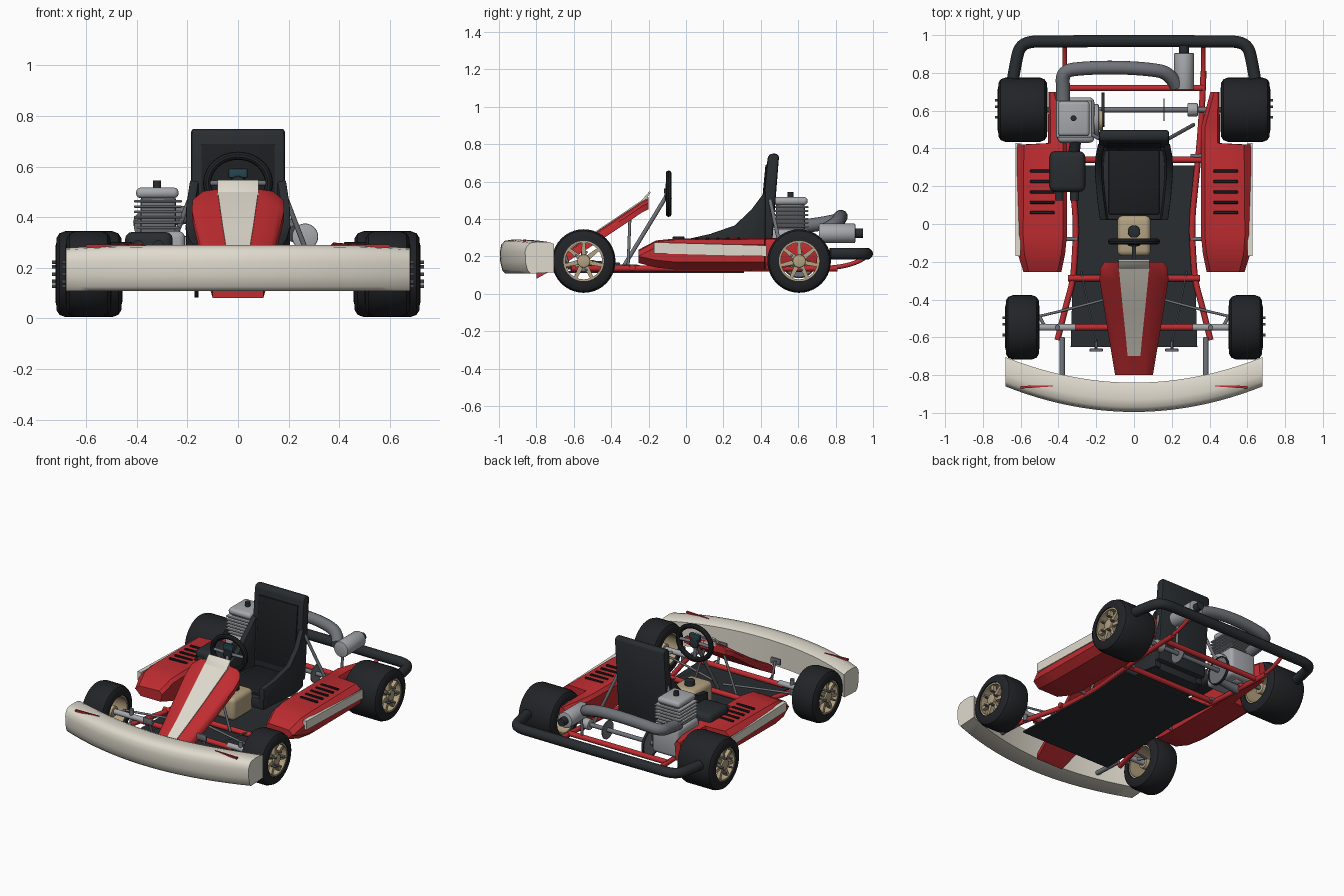
import bpy, bmesh, math
from mathutils import Vector as V

if "Cube" in bpy.data.objects:
    bpy.data.objects.remove(bpy.data.objects["Cube"])

COL = dict(red=(.52, .025, .03), cream=(.74, .70, .61), black=(.022, .026, .03), slot=(.012, .013, .015),
           tan=(.45, .36, .22), steel=(.16, .17, .19), grey=(.38, .39, .41), rubber=(.016, .017, .02),
           teal=(.02, .06, .08))
MATS = {}
for k, c in COL.items():
    MATS[k] = bpy.data.materials.new(k)
    MATS[k].diffuse_color = (*c, 1)


def finish(name, bm, col, bev=0, seg=2, ang=35):
    bmesh.ops.recalc_face_normals(bm, faces=bm.faces)
    if bev:
        es = [e for e in bm.edges if len(e.link_faces) == 2 and e.calc_face_angle() > .5]
        bmesh.ops.bevel(bm, geom=es, offset=bev, segments=seg, affect='EDGES', profile=.5)
    me = bpy.data.meshes.new(name)
    bm.to_mesh(me)
    bm.free()
    me.polygons.foreach_set("use_smooth", [True] * len(me.polygons))
    me.set_sharp_from_angle(angle=math.radians(ang))
    me.materials.append(MATS[col])
    ob = bpy.data.objects.new(name, me)
    bpy.context.collection.objects.link(ob)
    return ob


def loft(name, rings, col, closed=False, **kw):
    bm = bmesh.new()
    vs = [[bm.verts.new(p) for p in r] for r in rings]
    n, m = len(vs), len(vs[0])
    for i in range(n if closed else n - 1):
        a, b = vs[i], vs[(i + 1) % n]
        for j in range(m):
            bm.faces.new((a[j], a[(j + 1) % m], b[(j + 1) % m], b[j]))
    if not closed:
        bm.faces.new(vs[0])
        bm.faces.new(vs[-1])
    return finish(name, bm, col, **kw)


def box(name, lo, hi, col, bev=.008, seg=2):
    r = [[(lo[0], lo[1], z), (hi[0], lo[1], z), (hi[0], hi[1], z), (lo[0], hi[1], z)] for z in (lo[2], hi[2])]
    return loft(name, r, col, bev=bev, seg=seg)


def rod(name, p, q, r, col, n=16, bev=0):
    p, q = V(p), V(q)
    rot = V((0, 0, 1)).rotation_difference(q - p)
    circ = [rot @ V((r * math.cos(2 * math.pi * i / n), r * math.sin(2 * math.pi * i / n), 0)) for i in range(n)]
    return loft(name, [[p + c for c in circ], [q + c for c in circ]], col, bev=bev)


def tube(name, pts, r, col):
    cu = bpy.data.curves.new(name, 'CURVE')
    cu.dimensions, cu.bevel_depth, cu.bevel_resolution, cu.use_fill_caps = '3D', r, 4, True
    s = cu.splines.new('NURBS')
    s.points.add(len(pts) - 1)
    for a, p in zip(s.points, pts):
        a.co = (*p, 1)
    s.order_u, s.use_endpoint_u, s.resolution_u = 3, True, 8
    tmp = bpy.data.objects.new(name + "_path", cu)
    bpy.context.collection.objects.link(tmp)
    dg = bpy.context.evaluated_depsgraph_get()
    bm = bmesh.new()
    me = bpy.data.meshes.new_from_object(tmp.evaluated_get(dg))
    bm.from_mesh(me)
    bpy.data.objects.remove(tmp)
    bpy.data.meshes.remove(me)
    return finish(name, bm, col)


def spin(name, prof, y, z, col, n=40):
    rings = []
    for i in range(n):
        a = 2 * math.pi * i / n
        rings.append([(x, y + r * math.cos(a), z + r * math.sin(a)) for x, r in prof])
    return loft(name, rings, col, closed=True)


def plate(name, yz, x0, x1, col, bev=0):
    return loft(name, [[(x, y, z) for y, z in yz] for x in (x0, x1)], col, bev=bev)


# wheels: tyre, rim barrel, spokes, hub, bolts
def wheel(name, s, x0, x1, y):
    z, R = .175, .171
    half = [(0, .108), (.004, .125), (.004, .142), (.016, .161), (.04, .170)]
    prof = [(s * (x0 + d), r) for d, r in half] + [(s * (x1 - d), r) for d, r in reversed(half)]
    spin(name + "_tyre", prof, y, z, 'rubber')
    spin(name + "_rim", [(s * (x0 + .01), .098), (s * (x0 + .01), .109), (s * (x1 - .008), .109),
                         (s * (x1 - .008), .098)], y, z, 'tan')
    xm = x1 - .03
    rod(name + "_hub", (s * (x0 + .03), y, z), (s * (x1 - .005), y, z), .035, 'tan', 20, .004)
    for i in range(7):
        a = 2 * math.pi * i / 7 + math.pi / 2
        c, d = math.cos(a), math.sin(a)
        pr = [(.03, .013), (.102, .009), (.102, -.009), (.03, -.013)]
        plate(name + "_spoke", [(y + u * c - v * d, z + u * d + v * c) for u, v in pr],
              s * (xm - .012), s * (xm + .014), 'tan')
    for i in range(5):
        a = 2 * math.pi * i / 5
        b = (y + .05 * math.cos(a), z + .05 * math.sin(a))
        rod(name + "_bolt", (s * (xm - .01), *b), (s * (x1 + .013), *b), .007, 'steel', 8)


for s in (1, -1):
    wheel("rear_wheel", s, .457, .722, .605)
    wheel("front_wheel", s, .50, .682, -.547)

# front bumper
rings = []
for i in range(25):
    x = -.68 + 1.36 * i / 24
    t = abs(x) / .68
    o, e = .135 * t * t, .012 * t ** 4
    rings.append([(x, y + o, z) for y, z in ((-.84, .115), (-.84, .278 - e), (-.865, .288 - e), (-.93, .29 - e),
                  (-.97, .283 - e), (-.988, .262 - e), (-.995, .225), (-.993, .17), (-.982, .125), (-.965, .108))])
loft("front_bumper", rings, 'cream', bev=0, ang=50)
for s in (1, -1):
    loft("bumper_stripe", [[(s * x, y - w, .28), (s * x, y + w, .28), (s * x, y + w, .291), (s * x, y - w, .291)]
                           for x, y, w in ((.43, -.857, .003), (.60, -.842 - .022, .007))], 'red')
    rod("bumper_bracket", (s * .38, -.60, .15), (s * .38, -.85, .16), .015, 'steel')

# side pods with stripe and vents
for s in (1, -1):
    secs = [(-.255, .385, .585, .165, .235), (-.16, .365, .615, .14, .285), (-.06, .355, .622, .13, .295),
            (.42, .355, .618, .13, .298), (.428, .355, .455, .13, .298), (.52, .357, .455, .14, .30),
            (.70, .405, .452, .16, .29)]
    rings = []
    for y, a, b, z0, z1 in secs:
        k = min(.05, (b - a) * .2)
        pts = [(a + .01, z0), (b - k, z0), (b, z0 + .04), (b, z1 - .035), (b - k * .7, z1 - .006), (a + .02, z1), (a, z1 - .02)]
        rings.append([(s * x, y, z) for x, z in pts])
    loft("side_pod", rings, 'red', ang=30)
    plate("pod_stripe", [(-.17, .216), (-.17, .275), (.43, .258), (.43, .2)], s * .60, s * .627, 'cream')
    for i in range(5):
        y = .06 + .055 * i
        box("pod_vent", (s * .485 - .065, y - .008, .28), (s * .485 + .065, y + .008, .302), 'slot', .003, 1)
    for y in (-.08, .36):
        rod("pod_mount", (s * .30, y, .14), (s * .42, y, .15), .011, 'steel')

# frame rails, cross members, axles and steering links
for s in (1, -1):
    tube("frame_rail", [(s * x, y, .135) for x, y in ((.405, -.615), (.36, -.43), (.325, -.31), (.315, -.2), (.305, 0),
                                                     (.325, .2), (.345, .4), (.36, .6), (.368, .81))], .016, 'red')
    rod("spindle", (s * .31, -.547, .175), (s * .56, -.547, .175), .018, 'grey')
    rod("kingpin", (s * .405, -.547, .12), (s * .405, -.547, .225), .014, 'steel')
    tube("tie_rod", [(s * .02, -.36, .16), (s * .25, -.43, .165), (s * .51, -.49, .17)], .007, 'steel')
    rod("stub_arm", (s * .5, -.49, .17), (s * .47, -.547, .175), .009, 'steel')
    rod("axle_bearing", (s * .31 - .028, .605, .175), (s * .31 + .028, .605, .175), .035, 'grey', 20, .005)
    rod("bearing_stay", (s * .345, .605, .135), (s * .31, .605, .175), .016, 'red')
    rod("seat_strut", (s * .18, .45, .50), (s * .315, .525, .15), .010, 'steel')
    rod("nose_strut", (s * .16, -.31, .135), (s * .07, -.3, .40), .008, 'steel')
    # pedals
    rod("pedal_rod", (s * .2, -.62, .13), (s * .2, -.66, .25), .008, 'steel')
    box("pedal", (s * .2 - .035, -.675, .225), (s * .2 + .035, -.66, .265), 'steel', .003)
    rod("pedal_cable", (s * .2, -.63, .16), (s * .28, -.25, .15), .005, 'steel', 8)
for y, w in ((-.287, .35), (.34, .365), (.72, .365), (-.547, .345)):
    rod("cross_member", (-w, y, .14 if y > -.5 else .165), (w, y, .14 if y > -.5 else .165), .017, 'red')
rod("rear_axle", (-.60, .605, .175), (.60, .605, .175), .014, 'steel')
loft("floor_pan", [[(-.335, -.65, z), (.335, -.65, z), (.325, -.3, z), (.31, 0, z), (.33, .31, z), (-.33, .31, z),
                    (-.31, 0, z), (-.325, -.3, z)] for z in (.112, .122)], 'black')

# rear bumper
half = [(.64, .77), (.625, .86), (.605, .94), (.55, .967), (.45, .966), (.25, .968)]
tube("rear_bumper", [(-x, y, .214) for x, y in half] + [(0, .968, .214)] + [(x, y, .214) for x, y in reversed(half)],
     .032, 'black')
for s in (1, -1):
    tube("rear_bumper_stay", [(s * .367, .78, .14), (s * .367, .9, .15), (s * .367, .965, .2)], .012, 'red')

# nose fairing with centre stripe and blank plate
rings = []
for y, z, w in ((-.80, .135, .10), (-.62, .235, .13), (-.45, .345, .158), (-.30, .445, .182), (-.235, .49, .18), (-.2, .507, .155)):
    pts = [(w, -.055), (w, -.022), (w * .88, -.004), (w * .5, .004)]
    rings.append([(x, y, z + d) for x, d in pts] + [(-x, y, z + d) for x, d in reversed(pts)])
loft("nose_fairing", rings, 'red', ang=50)
loft("nose_stripe", [[(w, y, z - .02), (w, y, z + .009), (-w, y, z + .009), (-w, y, z - .02)] for y, z, w in
                     ((-.70, .19, .034), (-.62, .236, .041), (-.45, .346, .059), (-.235, .492, .08), (-.2, .508, .08))], 'cream')
loft("nose_plate", [[(x, y, z) for y, z in ((-.25, .485), (-.195, .548), (-.188, .542), (-.235, .478))]
                    for x in (-.082, .082)], 'cream', bev=.002)

# steering wheel and column
n = 40
rings = []
for i in range(n):
    a = 2 * math.pi * i / n
    rings.append([((.122 + .016 * math.cos(b)) * math.cos(a), -.093 + .016 * math.sin(b),
                   .535 + (.108 + .016 * math.cos(b)) * math.sin(a)) for b in [k * math.pi / 5 for k in range(10)]])
loft("steering_wheel", rings, 'rubber', closed=True)
for a in (0, 180, 270):
    c, d = math.cos(math.radians(a)), math.sin(math.radians(a))
    rod("steering_spoke", (0, -.1, .535), (.118 * c, -.093, .535 + .108 * d), .010, 'steel')
rod("steering_hub", (0, -.115, .53), (0, -.08, .535), .032, 'black', 20, .004)
box("steering_display", (-.038, -.11, .555), (.038, -.085, .592), 'teal', .005)
rod("steering_column", (0, -.34, .135), (0, -.1, .53), .011, 'steel')

# fuel tank
box("fuel_tank", (-.088, -.17, .122), (.088, .045, .275), 'tan', .03, 4)
rod("tank_cap", (0, -.04, .26), (0, -.04, .305), .033, 'black', 20, .004)

# seat: back, pads, wings
plate("seat_back", [(.385, .2), (.437, .735), (.455, .75), (.49, .748), (.497, .73), (.455, .2)], -.185, .185, 'black', .012)
plate("seat_back_pad", [(.385, .27), (.425, .69), (.44, .69), (.40, .27)], -.145, .145, 'slot', .004)
box("seat_base", (-.18, .02, .15), (.18, .42, .225), 'black', .015)
box("seat_base_pad", (-.135, .05, .2), (.135, .39, .238), 'slot', .008)
for s in (1, -1):
    rings = []
    for y, z, x in ((.02, .295, .175), (.13, .32, .19), (.26, .365, .202), (.35, .45, .2), (.425, .55, .185)):
        zb = .16
        rings.append([(s * (x - .045), y, zb), (s * x, y, zb), (s * (x + .005), y, z), (s * (x - .03), y, z)])
    loft("seat_wing", rings, 'black', bev=.005)

# engine: crankcase, cooling fins, head, plug, side cover
box("crankcase", (-.405, .43, .15), (-.21, .67, .345), 'grey', .025, 3)
rod("engine_cover", (-.22, .55, .24), (-.185, .55, .24), .085, 'grey', 28, .008)
rod("clutch_drum", (-.19, .55, .24), (-.165, .55, .24), .055, 'tan', 24, .004)
box("cylinder", (-.385, .48, .33), (-.245, .635, .485), 'steel', .015)
for i in range(6):
    z = .358 + i * .021
    w = .0 if i else -.01
    box("cooling_fin", (-.412 - w, .458, z - .005), (-.222 + w, .655, z + .005), 'grey', .003, 1)
box("cylinder_head", (-.403, .465, .475), (-.235, .65, .517), 'grey', .018, 3)
rod("spark_plug", (-.32, .56, .51), (-.32, .56, .545), .016, 'black', 12)
rod("engine_mount", (-.36, .55, .14), (-.2, .55, .16), .03, 'steel')

# drive sprocket, chain and brake disc
rod("sprocket", (-.168, .605, .175), (-.16, .605, .175), .085, 'steel', 36)
spin("drive_chain", [(-.172, .083), (-.172, .092), (-.156, .092), (-.156, .083)], .605, .175, 'black')
rod("brake_disc", (.155, .605, .175), (.161, .605, .175), .06, 'steel', 32)

# air box with intakes
box("air_box", (-.447, .17, .245), (-.258, .385, .342), 'black', .03, 3)
for x in (-.395, -.315):
    rod("air_intake", (x, .125, .285), (x, .19, .285), .024, 'black')
tube("intake_duct", [(-.32, .37, .29), (-.31, .41, .3), (-.31, .47, .31)], .03, 'rubber')

# exhaust pipe and silencer
tube("exhaust_pipe", [(-.375, .62, .36), (-.375, .70, .37), (-.38, .81, .39), (-.27, .825, .405), (-.10, .83, .415),
                      (.08, .82, .405), (.19, .80, .37), (.225, .73, .335)], .037, 'steel')
rod("silencer", (.265, .71, .323), (.265, .905, .323), .052, 'grey', 28, .005)
rod("silencer_tip", (.265, .90, .323), (.265, .945, .323), .026, 'black', 20)
rod("silencer_stay", (.265, .73, .29), (.265, .72, .14), .009, 'steel')

for m in bpy.data.materials:
    if m.users and not m.is_grease_pencil:
        m.use_nodes = True
        m.node_tree.nodes["Principled BSDF"].inputs["Base Color"].default_value = m.diffuse_color
